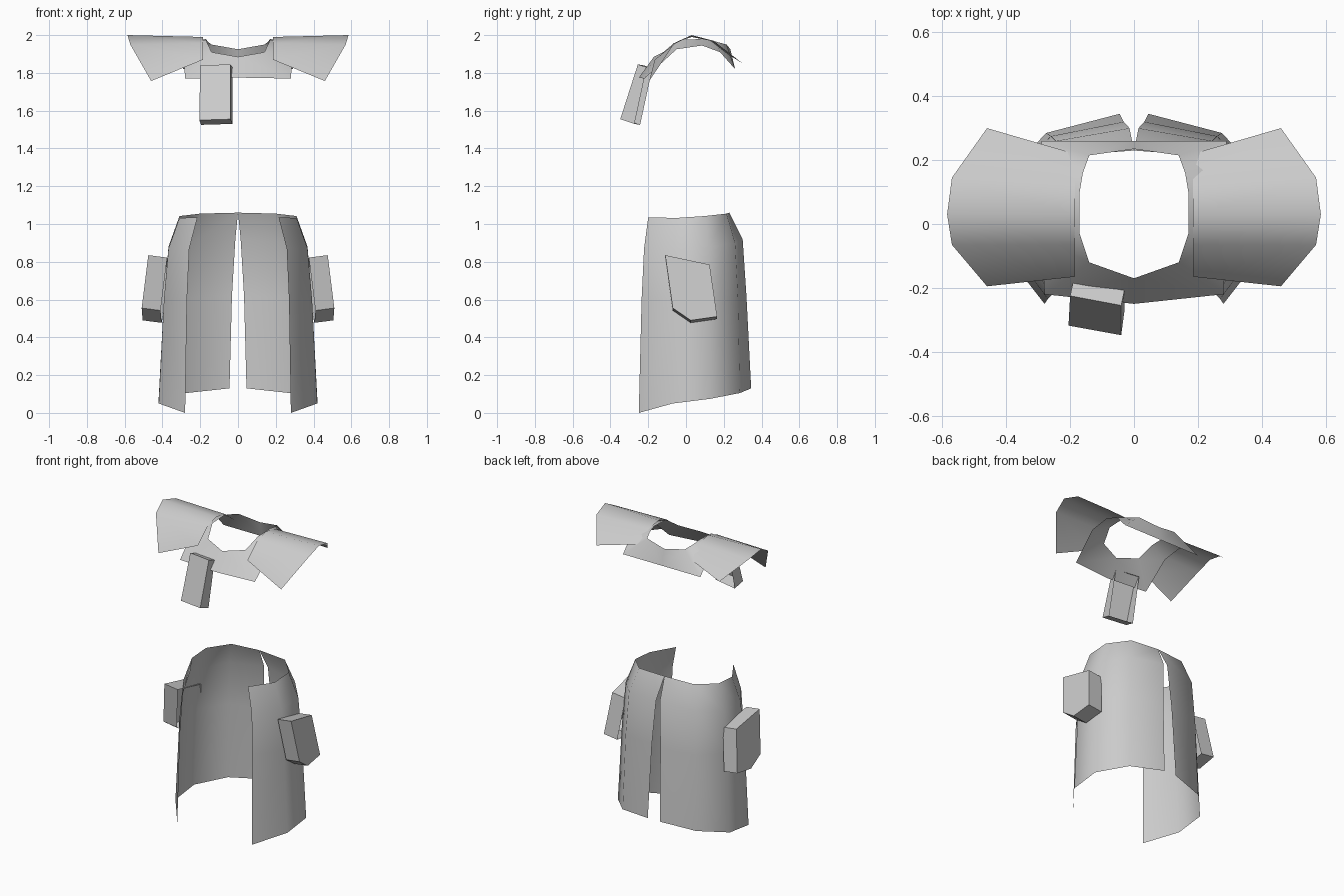
import bpy, math

if "Cube" in bpy.data.objects:
    bpy.data.objects.remove(bpy.data.objects["Cube"])


def finish(name, verts, faces, mirror, smooth):
    mesh = bpy.data.meshes.new(name)
    mesh.from_pydata(verts, [], faces)
    obj = bpy.data.objects.new(name, mesh)
    bpy.context.collection.objects.link(obj)
    if mirror:
        mod = obj.modifiers.new("Mirror", 'MIRROR')
        mod.merge_threshold = 0.002
    if smooth:
        bpy.ops.object.select_all(action='DESELECT')
        obj.select_set(True)
        bpy.context.view_layer.objects.active = obj
        bpy.ops.object.shade_smooth_by_angle(angle=math.radians(50))
    return obj


def sheet(name, rows):
    """Open cloth panel skinned through rows of points, mirrored in x."""
    n = len(rows[0])
    faces = [(r * n + i, r * n + i + 1, (r + 1) * n + i + 1, (r + 1) * n + i)
             for r in range(len(rows) - 1) for i in range(n - 1)]
    return finish(name, [p for row in rows for p in row], faces, True, True)


def pouch(name, outline, offsets, mirror):
    """Outer panel with side walls running back to the cloth, open behind."""
    n = len(outline)
    back = [tuple(a + b for a, b in zip(p, o)) for p, o in zip(outline, offsets)]
    faces = [tuple(range(n))]
    faces += [(i, n + i, n + (i + 1) % n, (i + 1) % n) for i in range(n)]
    return finish(name, outline + back, faces, mirror, False)


# Coat skirt: rows from hem to waist, each from front edge to back slit
sheet("coat_skirt", [
    [(.28, -.25, 0), (.42, -.07, .05), (.42, .13, .075), (.275, .285, .105), (.045, .345, .13)],
    [(.27, -.235, .6), (.392, -.068, .6), (.392, .125, .6), (.26, .275, .61), (.032, .32, .62)],
    [(.258, -.222, .87), (.368, -.06, .87), (.368, .12, .88), (.245, .26, .9), (.014, .3, .92)],
    [(.215, -.2, 1.035), (.31, -.05, 1.032), (.31, .1, 1.042), (.2, .215, 1.055), (0, .23, 1.06)],
])

# Collar yoke: neckline and outer edge, from front centre to back centre
sheet("collar_yoke", [
    [(0, -.17, 1.885), (.14, -.12, 1.91), (.17, -.03, 1.975), (.17, .1, 1.98),
     (.16, .16, 1.965), (.14, .215, 1.95), (0, .235, 1.925)],
    [(0, -.25, 1.775), (.28, -.22, 1.77), (.29, -.05, 1.925), (.29, .085, 1.945),
     (.29, .18, 1.91), (.29, .26, 1.82), (0, .26, 1.82)],
])

# Shoulder flaps: inner arc and wider outer arc, front to back
sheet("shoulder_flap", [
    [(.185, -.165, 1.87), (.185, -.065, 1.957), (.185, .03, 1.99), (.185, .13, 1.97), (.185, .22, 1.9)],
    [(.46, -.195, 1.757), (.57, -.065, 1.95), (.585, .03, 2.0), (.57, .145, 1.97), (.46, .3, 1.85)],
])

# Side pouches
pouch("side_pouch",
      [(.475, -.11, .835), (.465, .125, .785), (.5, .165, .51), (.505, .025, .49), (.51, -.07, .555)],
      [(-.1, 0, -.013)] * 5, True)

# Chest pocket on one side only
top, low = (.01, .047, -.015), (.01, .075, -.025)
pouch("chest_pocket",
      [(-.2, -.225, 1.84), (-.04, -.255, 1.845), (-.04, -.348, 1.555), (-.205, -.318, 1.55)],
      [top, top, low, low], False)
